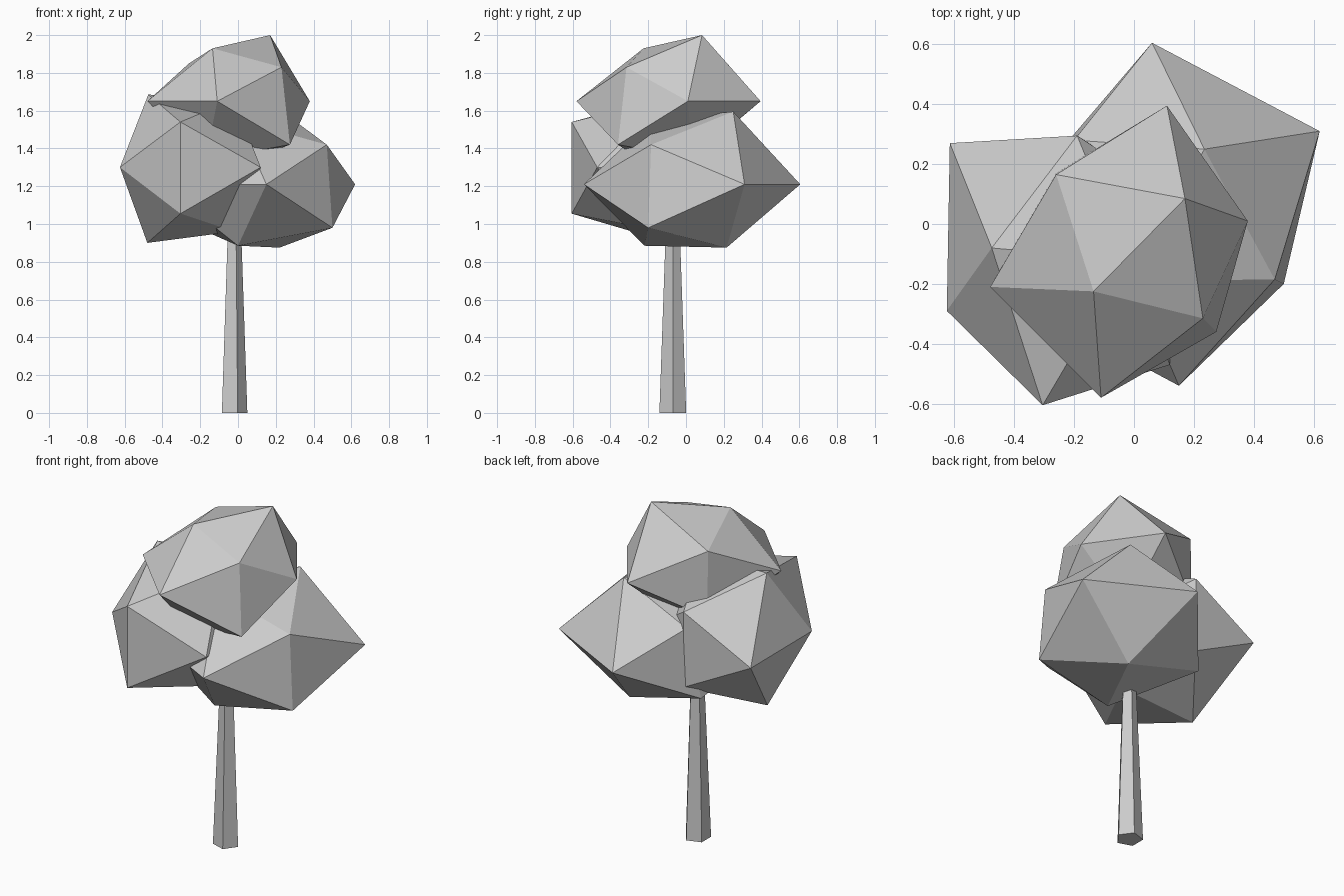
import bpy, bmesh, math

def hull(name, points):
    """Flat-faced solid wrapped around a few corner points."""
    bm = bmesh.new()
    for p in points:
        bm.verts.new(p)
    res = bmesh.ops.convex_hull(bm, input=bm.verts[:])
    junk = {v for v in res["geom_interior"] if isinstance(v, bmesh.types.BMVert)}
    bmesh.ops.delete(bm, geom=list(junk), context='VERTS')
    bmesh.ops.recalc_face_normals(bm, faces=bm.faces[:])
    me = bpy.data.meshes.new(name)
    bm.to_mesh(me)
    bm.free()
    ob = bpy.data.objects.new(name, me)
    bpy.context.collection.objects.link(ob)
    return ob

def ring(cx, cy, z, r, n=5):
    return [(cx + r * math.cos(2 * math.pi * i / n),
             cy + r * math.sin(2 * math.pi * i / n), z) for i in range(n)]

# Trunk: tapered five-sided post running up into the leaves
hull("trunk", ring(-0.025, -0.07, 0, 0.0745) + ring(-0.022, -0.07, 1.05, 0.036))

# Leaf clumps: irregular icosahedra (middle four, side pairs, top pair, bottom pair)
hull("top_leaf_clump", [
    (0.38, 0.01, 1.65), (-0.11, -0.58, 1.65), (-0.48, -0.21, 1.65), (0.11, 0.395, 1.65),
    (0.23, -0.315, 1.83), (-0.26, 0.165, 1.85), (0.275, -0.36, 1.42), (-0.26, 0.17, 1.46),
    (0.17, 0.085, 2.0), (-0.135, -0.225, 1.93), (-0.17, -0.24, 1.34), (0.085, 0.035, 1.35)])

hull("left_leaf_clump", [
    (-0.625, -0.29, 1.30), (-0.615, 0.27, 1.29), (0.12, -0.47, 1.30), (0.12, 0.09, 1.30),
    (-0.305, -0.605, 1.54), (-0.305, -0.605, 1.055), (-0.19, 0.295, 1.52), (-0.185, 0.295, 1.07),
    (-0.475, -0.08, 1.685), (-0.02, -0.12, 1.66), (-0.48, -0.08, 0.90), (-0.02, -0.12, 0.96)])

hull("right_leaf_clump", [
    (0.06, 0.605, 1.21), (0.62, 0.31, 1.21), (0.15, -0.54, 1.21), (-0.41, -0.24, 1.21),
    (0.47, -0.185, 1.42), (0.50, -0.20, 0.98), (-0.20, 0.28, 1.42), (-0.26, 0.23, 1.0),
    (0.235, 0.25, 1.595), (0.0, -0.19, 1.55), (0.22, 0.215, 0.875), (0.0, -0.22, 0.885)])
